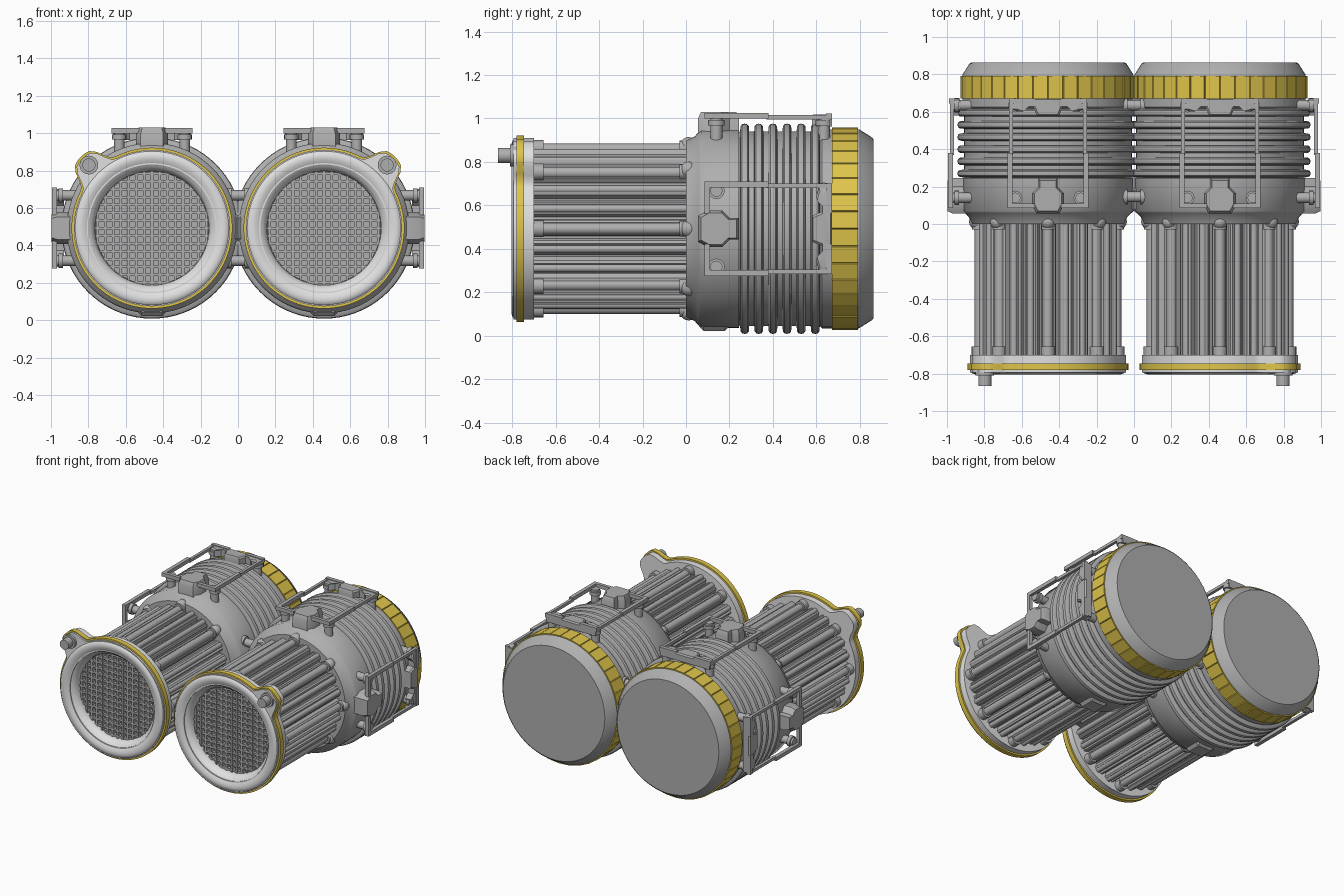
import bpy, bmesh, math
from math import sin, cos, pi, radians
from mathutils import Matrix, Vector

if "Cube" in bpy.data.objects:
    bpy.data.objects.remove(bpy.data.objects["Cube"])

CX, CZ = 0.46, 0.492          # axis of the right-hand drum; the left one is mirrored


def material(name, rgb):
    m = bpy.data.materials.new(name)
    m.diffuse_color = (*rgb, 1)
    m.use_nodes = True
    m.node_tree.nodes["Principled BSDF"].inputs["Base Color"].default_value = m.diffuse_color
    return m


GREY = material("mid grey", (0.43, 0.43, 0.43))
LIGHT = material("light grey", (0.75, 0.75, 0.75))
YELLOW = material("yellow", (0.74, 0.56, 0.07))


def finish(bm, name, mat, smooth=35):
    bmesh.ops.recalc_face_normals(bm, faces=bm.faces)
    me = bpy.data.meshes.new(name)
    bm.to_mesh(me)
    bm.free()
    me.materials.append(mat)
    ob = bpy.data.objects.new(name, me)
    bpy.context.collection.objects.link(ob)
    bpy.context.view_layer.objects.active = ob
    ob.select_set(True)
    bpy.ops.object.shade_smooth_by_angle(angle=radians(smooth))
    ob.select_set(False)
    ob.modifiers.new("mirror", 'MIRROR').use_mirror_merge = False
    return ob


def polar(r, a, y):
    return (CX + r * cos(a), y, CZ + r * sin(a))


def lathe(bm, prof, n=72):
    """Revolve (radius, y) points about the drum axis; radius 0 closes the end."""
    rings = []
    for r, y in prof:
        if r == 0:
            rings.append([bm.verts.new(polar(0, 0, y))] * n)
        else:
            rings.append([bm.verts.new(polar(r, 2 * pi * i / n, y)) for i in range(n)])
    for A, B in zip(rings, rings[1:]):
        for i in range(n):
            j = (i + 1) % n
            bm.faces.new(list(dict.fromkeys((A[i], A[j], B[j], B[i]))))


def ring(bm, outline, inner, y0, y1):
    """Flat ring with an outline of (radius, angle) points and a round hole."""
    loops = [[bm.verts.new(polar(r if o else inner, a, y)) for r, a in outline]
             for o, y in ((1, y0), (1, y1), (0, y1), (0, y0))]
    n = len(outline)
    for k in range(4):
        A, B = loops[k], loops[(k + 1) % 4]
        for i in range(n):
            j = (i + 1) % n
            bm.faces.new((A[i], A[j], B[j], B[i]))


def frame(a):
    """Local axes on the drum: x tangent, y along the drum, z outwards."""
    return Matrix(((sin(a), 0, cos(a), CX), (0, 1, 0, 0),
                   (-cos(a), 0, sin(a), CZ), (0, 0, 0, 1)))


def box(bm, M, x, y, z, bevel=0.0):
    """Box between (lo, hi) limits in a local frame."""
    c = Vector([(p[0] + p[1]) / 2 for p in (x, y, z)])
    s = [abs(p[1] - p[0]) for p in (x, y, z)]
    vs = bmesh.ops.create_cube(bm, size=1, matrix=M @ Matrix.Translation(c) @ Matrix.Diagonal((*s, 1)))['verts']
    if bevel:
        es = list({e for v in vs for e in v.link_edges})
        bmesh.ops.bevel(bm, geom=es, offset=bevel, segments=1, affect='EDGES')


def plate(bm, M, half, z0, z1, inset=.012):
    """Symmetric plate from (half width, y) points, with a chamfered top."""
    pts = half + [(-x, y) for x, y in reversed(half)]
    cy = sum(y for _, y in pts) / len(pts)
    loops = [[bm.verts.new(M @ Vector((x * k, cy + (y - cy) * k, z))) for x, y in pts]
             for z, k in ((z0, 1), (z1 - inset, 1), (z1, .86))]
    for A, B in zip(loops, loops[1:]):
        for i in range(len(pts)):
            j = (i + 1) % len(pts)
            bm.faces.new((A[i], A[j], B[j], B[i]))
    bm.faces.new(loops[0])
    bm.faces.new(loops[-1])


def cyl(bm, p, q, r, n=16):
    p, q = Vector(p), Vector(q)
    M = Matrix.Translation((p + q) / 2) @ (q - p).to_track_quat('Z', 'Y').to_matrix().to_4x4()
    bmesh.ops.create_cone(bm, cap_ends=True, segments=n, radius1=r, radius2=r, depth=(q - p).length, matrix=M)


# back drum: shoulder, then cooling rings and collar
bm = bmesh.new()
lathe(bm, [(0, 0), (.405, 0), (.41, .01), (.425, .04), (.445, .058), (.456, .07), (.456, .245), (.44, .245)])
finish(bm, "drum_shoulder", GREY, 50)

bm = bmesh.new()
prof = [(.44, .235)]
for k in range(6):
    y = .27 + k * .065
    prof += [(.448, y - .021), (.472, y - .019), (.481, y - .012), (.484, y),
             (.481, y + .012), (.472, y + .019), (.448, y + .021)]
prof += [(.458, .625), (.458, .675), (.40, .675)]
lathe(bm, prof)
finish(bm, "cooling_rings", GREY)

# yellow band of overlapping plates
bm = bmesh.new()
band = []
for i in range(36):
    a = 2 * pi * i / 36
    band += [(.459, a), (.467, a + .008), (.466, a + .168)]
ring(bm, band, .40, .672, .792)
finish(bm, "plated_band", YELLOW, 20)

# back cap
bm = bmesh.new()
lathe(bm, [(.40, .78), (.458, .78), (.458, .797), (.42, .857), (.41, .864), (0, .864)])
finish(bm, "back_cap", GREY, 25)

# ribbed barrel
bm = bmesh.new()
ribs = []
for i in range(48):
    a = 2 * pi * i / 48
    ribs += [(.335, a), (.335, a + .03), (.362, a + .05), (.37, a + .08), (.362, a + .11)]
ring(bm, ribs, .30, -.72, .01)
finish(bm, "ribbed_barrel", GREY)

# barrel rods: eight thick ones with end fittings, sixteen thinner ones
bm = bmesh.new()
for i in range(8):
    a = pi / 4 * i
    cyl(bm, polar(.365, a, -.71), polar(.365, a, .01), .027)
    cyl(bm, polar(.37, a, -.71), polar(.37, a, -.655), .038)
    cyl(bm, polar(.37, a, -.03), polar(.37, a, .015), .036)
    bmesh.ops.create_uvsphere(bm, u_segments=16, v_segments=10, radius=.04,
                              matrix=Matrix.Translation(polar(.382, a, .012)))
    for d in (-.26, .26):
        cyl(bm, polar(.362, a + d, -.71), polar(.362, a + d, .01), .018, 12)
finish(bm, "barrel_rods", GREY)

# front flange with one ear at the upper outer corner
N, EAR = 120, radians(45)


def eared(r):
    pts = []
    for i in range(N):
        a = 2 * pi * i / N
        d = (a - EAR + pi) % (2 * pi) - pi
        pts.append((r + .108 * math.exp(-(d / .2) ** 4), a))
    return pts


bm = bmesh.new()
ring(bm, eared(.418), .31, -.748, -.70)
ring(bm, eared(.418), .34, -.793, -.776)
lathe(bm, [(.418, -.776), (.416, -.787), (.407, -.798), (.388, -.804), (.37, -.802), (.348, -.793),
           (.325, -.777), (.311, -.76), (.305, -.735), (.305, -.69)])
finish(bm, "front_flange", LIGHT)
bm = bmesh.new()
ring(bm, eared(.43), .33, -.78, -.745)
finish(bm, "flange_trim", YELLOW)

# ear bolt
bm = bmesh.new()
cyl(bm, polar(.477, EAR, -.81), polar(.477, EAR, -.78), .05, 24)
cyl(bm, polar(.477, EAR, -.865), polar(.477, EAR, -.79), .035, 24)
finish(bm, "ear_bolt", GREY)

# front grille: bars clipped to a circle over a backing disc
bm = bmesh.new()
lathe(bm, [(.31, -.70), (0, -.70)])
I = Matrix.Translation((CX, 0, CZ))
for k in range(-7, 8):
    t = k * .0415
    h = math.sqrt(.309 ** 2 - t * t)
    box(bm, I, (t - .007, t + .007), (-.735, -.70), (-h, h))
    box(bm, I, (-h, h), (-.733, -.70), (t - .007, t + .007))
finish(bm, "front_grille", GREY)

# guard handles on the top and outer side
bm = bmesh.new()
for a in (0, pi / 2):
    M = frame(a)
    for s in (-1, 1):
        x = s * .175
        for y in (.14, .635):                                   # posts with collars
            cyl(bm, M @ Vector((x, y, .38)), M @ Vector((x, y, .515)), .028)
            cyl(bm, M @ Vector((x, y, .475)), M @ Vector((x, y, .50)), .038)
        box(bm, M, (s * .19, s * .217), (.085, .38), (.507, .534))     # side bars, stepped
        box(bm, M, (s * .188, s * .208), (.37, .66), (.503, .524))
        box(bm, M, (s * .07, s * .217), (.085, .11), (.507, .534))
        box(bm, M, (s * .07, s * .208), (.645, .672), (.50, .53))
    plate(bm, M, [(.20, .672), (.20, .615), (.15, .60), (.12, .63), (.08, .63), (.06, .58)], .47, .525, .01)
finish(bm, "guard_handles", GREY)

# mounting hubs on all four sides
bm = bmesh.new()
for i in range(4):
    M = frame(pi / 2 * i)
    if i < 2:
        plate(bm, M, [(.05, .245), (.05, .20), (.085, .165), (.085, .10), (.06, .055)], .42, .537, .03)
    else:
        box(bm, M, (-.075, .075), (.06, .2), (.42, .47), .02)
finish(bm, "mounting_hubs", GREY)

# links between the two drums
bm = bmesh.new()
for z in (CZ - .175, CZ + .175):
    for y in (.145, .635):
        cyl(bm, (0, y, z), (.10, y, z), .028)
        cyl(bm, (.035, y, z), (.06, y, z), .04)
finish(bm, "drum_links", GREY)
